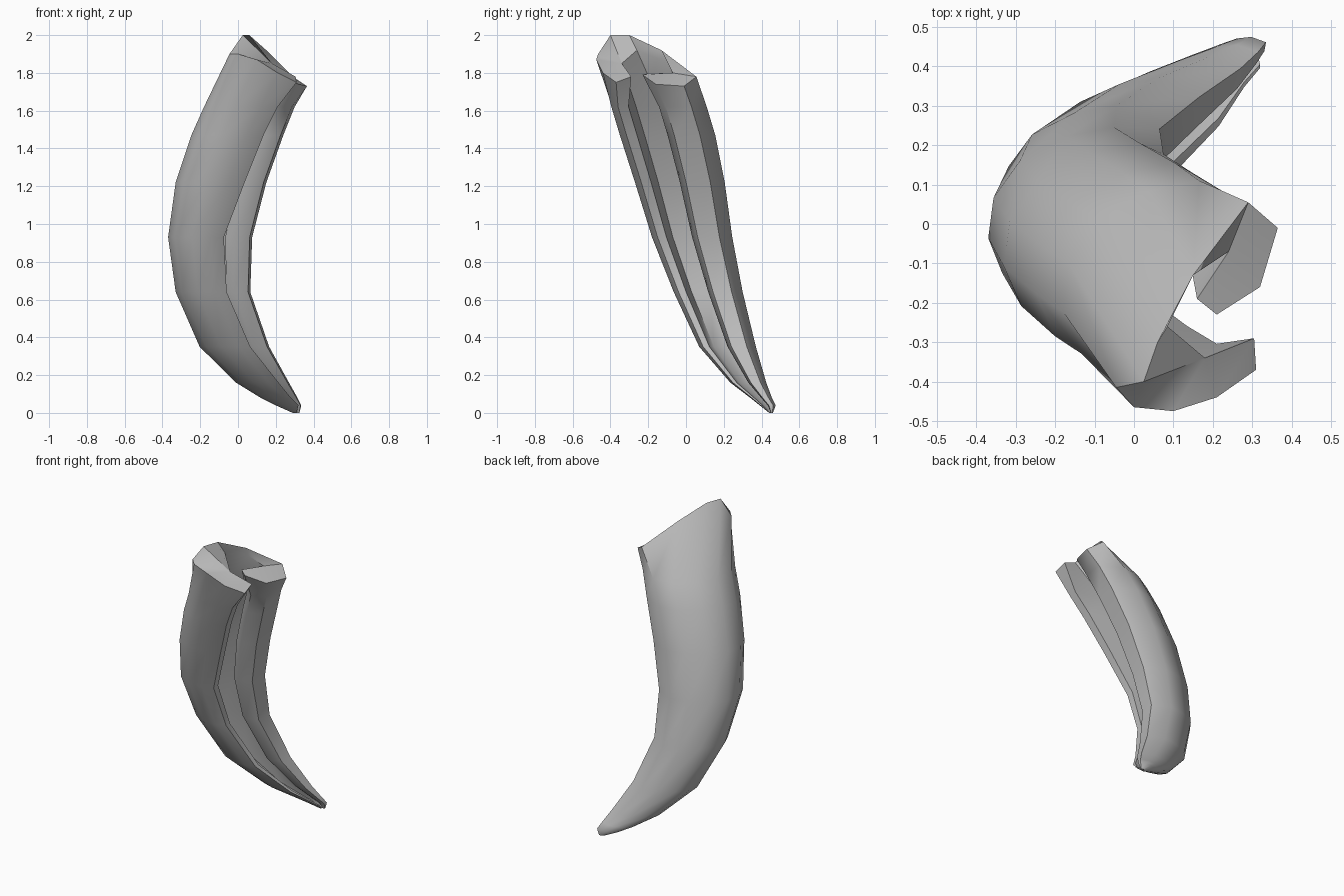
import bpy
import bmesh
import math

# Remove the default cube if it is there
default_cube = bpy.data.objects.get("Cube")
if default_cube is not None:
    bpy.data.objects.remove(default_cube, do_unlink=True)


def make_material(name, colour):
    material = bpy.data.materials.new(name)
    material.use_nodes = True
    rgba = (*colour, 1.0)
    material.diffuse_color = rgba
    material.node_tree.nodes["Principled BSDF"].inputs["Base Color"].default_value = rgba
    return material


# Hooked C-shaped cross-section, as fractions of width and depth.
# It starts at the front lip, runs round the outside to the back lip,
# curls inward and returns along the groove.
FRONT_LIP = [(1, .18), (1, .07), (.77, 0), (.43, .01), (.12, .13)]
OUTER_BACK = [(0, .34), (.03, .58), (.18, .8), (.45, .95), (.72, 1)]
BACK_LIP = [(1, .84), (.97, .57), (.78, .5), (.68, .55), (.82, .7)]
GROOVE_BACK = [(.6, .7), (.3, .53)]
GROOVE_FRONT = [(.5, .26)]

# Stations down the horn: height, outer x, back lip x, front lip x, front y, back y
STATIONS = [
    (1.62, -.18, .30, .21, -.395, .11),
    (1.47, -.247, .24, .135, -.35, .155),
    (1.22, -.33, .15, .035, -.27, .205),
    (.93, -.37, .075, -.075, -.18, .245),
    (.64, -.33, .065, -.06, -.065, .30),
    (.35, -.203, .165, .065, .07, .37),
    (.16, -.01, .27, .215, .235, .425),
    (.08, .12, .315, .28, .34, .455),
    (.04, .2, .335, .32, .39, .475),
    (0, .29, .325, .31, .44, .46),
]

# Slanted rim at the broad end, in the same order as the cross-section
RIM = [
    (.305, -.29, 1.78), (.31, -.37, 1.75), (.21, -.44, 1.80),
    (.10, -.475, 1.87), (0, -.465, 1.9), (-.045, -.415, 1.9),
    (.025, -.4, 2), (.06, -.3, 2), (.15, -.13, 1.92),
    (.29, .055, 1.78), (.365, -.01, 1.73), (.32, -.16, 1.74),
    (.21, -.23, 1.79), (.16, -.19, 1.8), (.24, -.07, 1.8),
    (.14, -.09, 1.85), (.085, -.26, 1.92), (.18, -.34, 1.85),
]

# Patches that close the wall thickness at either end
CAP = [(0, 1, 2, 17), (17, 2, 3, 4), (17, 4, 5, 6), (17, 6, 7, 16),
       (16, 7, 8, 15), (15, 8, 9, 14), (14, 9, 10, 11), (14, 11, 12, 13)]


def section(height, outer_x, back_x, front_x, front_y, back_y):
    """Fit the cross-section to one station of the horn."""
    points = []

    def place(profile, lip_x):
        for across, deep in profile:
            points.append((outer_x + across * (lip_x - outer_x),
                           front_y + deep * (back_y - front_y),
                           height))

    place(FRONT_LIP, front_x)
    place(OUTER_BACK + BACK_LIP + GROOVE_BACK, back_x)
    place(GROOVE_FRONT, front_x)
    return points


def loft(name, sections, cap, material):
    """Skin neighbouring sections and close both ends."""
    bm = bmesh.new()
    rings = [[bm.verts.new(point) for point in ring] for ring in sections]
    for upper, lower in zip(rings, rings[1:]):
        count = len(upper)
        for i in range(count):
            j = (i + 1) % count
            bm.faces.new((upper[i], upper[j], lower[j], lower[i]))
    for ring in (rings[0], rings[-1]):
        for patch in cap:
            bm.faces.new([ring[i] for i in patch])
    bmesh.ops.recalc_face_normals(bm, faces=bm.faces[:])
    mesh = bpy.data.meshes.new(name)
    bm.to_mesh(mesh)
    bm.free()
    mesh.materials.append(material)
    part = bpy.data.objects.new(name, mesh)
    bpy.context.collection.objects.link(part)
    return part


# Curved, grooved horn
grey = make_material("plain_grey", (.5, .5, .5))
horn = loft("grooved_horn", [RIM] + [section(*s) for s in STATIONS], CAP, grey)

# Smooth flanks with crisp lips
bpy.ops.object.select_all(action="DESELECT")
horn.select_set(True)
bpy.context.view_layer.objects.active = horn
bpy.ops.object.shade_smooth_by_angle(angle=math.radians(50))
